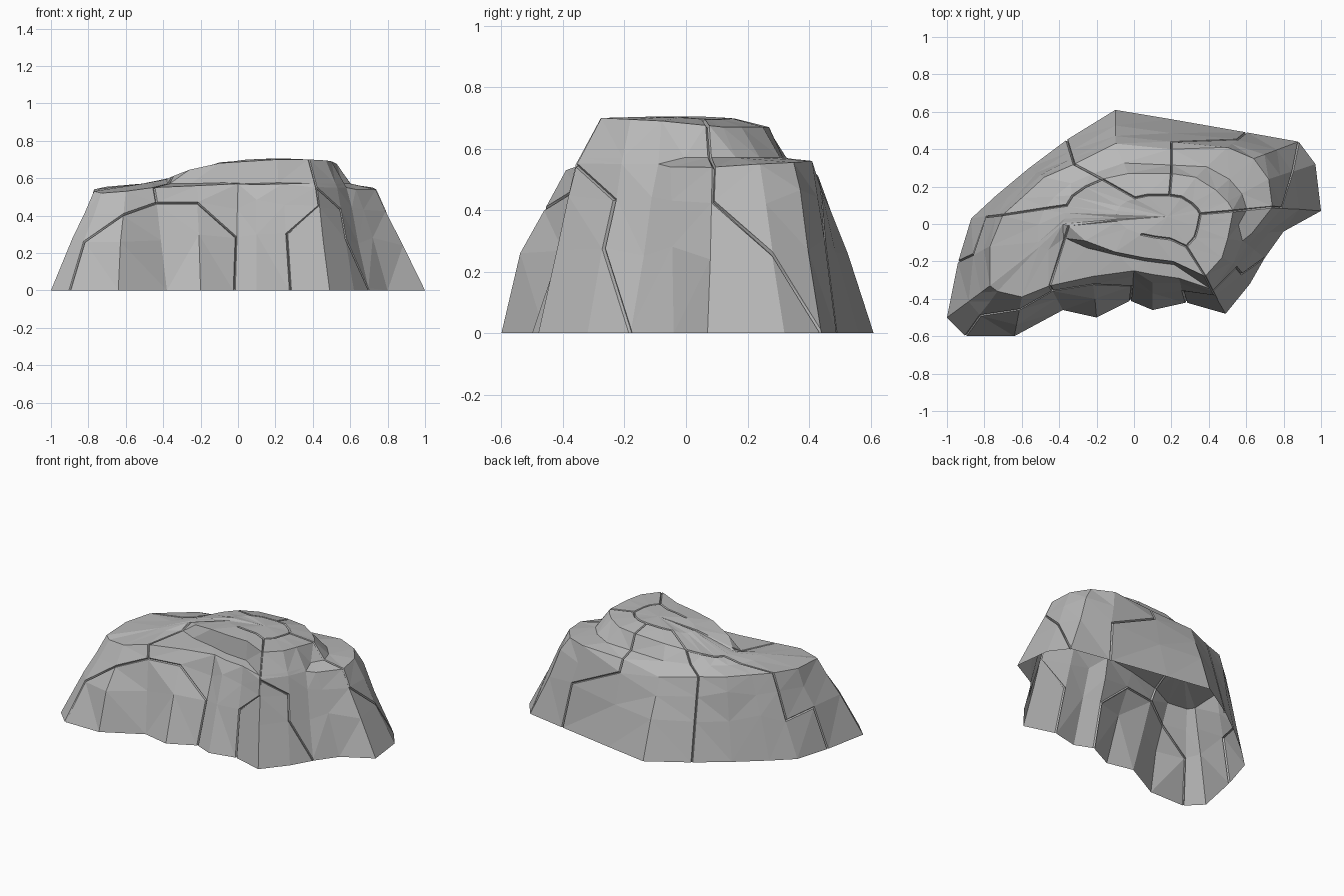
import bpy
import bmesh
import random
from mathutils import Vector
from mathutils.geometry import intersect_point_line

random.seed(4)

cube = bpy.data.objects.get("Cube")
if cube:
    bpy.data.objects.remove(cube, do_unlink=True)


def make_material(name, colour):
    mat = bpy.data.materials.new(name)
    mat.use_nodes = True
    mat.diffuse_color = colour
    shader = mat.node_tree.nodes["Principled BSDF"]
    shader.inputs["Base Color"].default_value = colour
    shader.inputs["Roughness"].default_value = 0.9
    return mat


stone = make_material("stone grey", (0.48, 0.48, 0.48, 1))

# Ground outline, counter-clockwise from the front right corner
ground = [(-1, -.5), (-.9, -.6), (-.64, -.6), (-.38, -.46), (-.2, -.5), (-.02, -.41),
          (.1, -.46), (.28, -.42), (.49, -.48), (.62, -.32), (.7, -.18), (.8, -.04),
          (1, .07), (.97, .32), (.88, .44), (.6, .49), (.2, .56), (-.1, .61),
          (-.36, .45), (-.56, .3), (-.74, .15), (-.87, .03), (-.94, -.2)]

# Upper edge of the cliffs
rim = [(-.77, -.33, .53), (-.73, -.36, .52), (-.6, -.39, .53), (-.45, -.33, .55),
       (-.22, -.28, .56), (0, -.25, .57), (.1, -.27, .565), (.24, -.29, .57),
       (.42, -.36, .55), (.53, -.21, .55), (.58, -.09, .55), (.63, -.05, .54),
       (.74, .09, .54), (.72, .24, .55), (.64, .35, .555), (.5, .41, .56),
       (.2, .4, .545), (-.1, .43, .51), (-.32, .32, .53), (-.48, .25, .545),
       (-.6, .14, .55), (-.7, .05, .555), (-.77, -.12, .54)]

# Edge of the raised plateau
crown = [(-.37, .03, .6), (-.38, .01, .595), (-.38, 0, .595), (-.35, -.01, .61),
         (-.26, -.09, .645), (-.1, -.15, .68), (.05, -.18, .69), (.21, -.2, .7),
         (.38, -.28, .7), (.47, -.18, .695), (.5, -.08, .69), (.52, .02, .68),
         (.53, .07, .675), (.5, .12, .67), (.44, .18, .67), (.33, .25, .67),
         (.2, .27, .67), (-.03, .27, .66), (-.17, .24, .645), (-.26, .2, .625),
         (-.33, .15, .605), (-.36, .1, .6), (-.37, .06, .6)]

ground = [Vector((x, y, 0)) for x, y in ground]
rim = [Vector(p) for p in rim]
crown = [Vector(p) for p in crown]
peak = Vector((.18, .04, .705))
count = len(ground)


def cliff_ring(t, height, bulge):
    """Ring between ground and rim; one front buttress bulges outward."""
    ring = []
    for i, (low, high) in enumerate(zip(ground, rim)):
        inset = t + random.uniform(-.03, .03) - (bulge if i == 2 else 0)
        p = low.lerp(high, inset)
        p.z = high.z * (height + random.uniform(-.05, .05))
        ring.append(p)
    return ring


def shelf_share(i):
    """How far the plateau foot reaches out towards the rim."""
    if i in range(3, 8):
        return .2
    if i in range(8, 11):
        return .85
    return .35


# Foot of the step up to the plateau
foot = []
for i in range(count):
    p = crown[i].lerp(rim[i], shelf_share(i))
    p.z = min(crown[i].z - .008, max(rim[i].z, .565) + .006)
    foot.append(p)

# Gently domed plateau
inner = []
for p in crown:
    q = p.lerp(peak, .5)
    q.z = p.z + (peak.z - p.z) * random.uniform(.7, .85)
    inner.append(q)
rings = [ground, cliff_ring(.48, .49, .2), cliff_ring(.78, .81, .1), rim, foot, crown, inner]

# Rock shell, open underneath
bm = bmesh.new()
grid = [[bm.verts.new(p) for p in ring] for ring in rings]
for lower, upper in zip(grid, grid[1:]):
    for i in range(count):
        j = (i + 1) % count
        bm.faces.new((lower[i], lower[j], upper[j], upper[i]))
centre = bm.verts.new(peak)
for i in range(count):
    bm.faces.new((grid[-1][i], grid[-1][(i + 1) % count], centre))

# Crack paths as (ring, column) steps along the shell
paths = [[(0, 5), (1, 5), (2, 4), (2, 3), (3, 3), (4, 3), (5, 3)],
         [(0, 1), (1, 1), (2, 2), (2, 3)],
         [(0, 7), (1, 7), (2, 8), (3, 8), (4, 8), (5, 8), (6, 8)],
         [(0, 10), (1, 9), (2, 9), (3, 8)],
         [(0, 14), (1, 13), (2, 12), (3, 12), (4, 12), (5, 12), (6, 12)],
         [(0, 15), (1, 15), (2, 16), (3, 16), (4, 16), (5, 16), (6, 16)],
         [(0, 18), (1, 18), (2, 18), (3, 18), (4, 18), (5, 18), (6, 18)],
         [(0, 22), (1, 22), (1, 21), (2, 21), (3, 21), (4, 21), (5, 21)],
         [(6, c) for c in range(5, 19)],
         [(5, c) for c in range(18, 22)]]

# Split faces where a path runs diagonally, then collect its edges
cracks = set()
for path in paths:
    for (r, c), (s, d) in zip(path, path[1:]):
        a, b = grid[r][c], grid[s][d]
        edge = bm.edges.get((a, b))
        if edge is None:
            bmesh.ops.connect_vert_pair(bm, verts=[a, b])
            edge = bm.edges.get((a, b))
        if edge:
            cracks.add(edge)
lines = [(e.verts[0].co.copy(), e.verts[1].co.copy()) for e in cracks]

# Widen each crack and sink its middle line into a groove
bm.normal_update()
bmesh.ops.bevel(bm, geom=list(cracks), offset=.006, offset_type='OFFSET',
                segments=2, profile=1.0, affect='EDGES', clamp_overlap=True)
bm.normal_update()


def on_crack(p):
    for a, b in lines:
        q, t = intersect_point_line(p, a, b)
        if -.01 < t < 1.01 and (p - q).length < .002:
            return True
    return False


sunk = [v for v in bm.verts if on_crack(v.co)]
shifts = [v.normal * -.011 for v in sunk]
for v, shift in zip(sunk, shifts):
    if v.co.z < .001:
        shift.z = 0
    v.co += shift
for v in bm.verts:
    v.co.z = max(v.co.z, 0)

bmesh.ops.triangulate(bm, faces=bm.faces[:])
bmesh.ops.recalc_face_normals(bm, faces=bm.faces[:])
if sum(f.normal.z * f.calc_area() for f in bm.faces) < 0:
    bmesh.ops.reverse_faces(bm, faces=bm.faces[:])

mesh = bpy.data.meshes.new("rock")
bm.to_mesh(mesh)
bm.free()
mesh.materials.append(stone)
rock = bpy.data.objects.new("rock", mesh)
bpy.context.collection.objects.link(rock)
